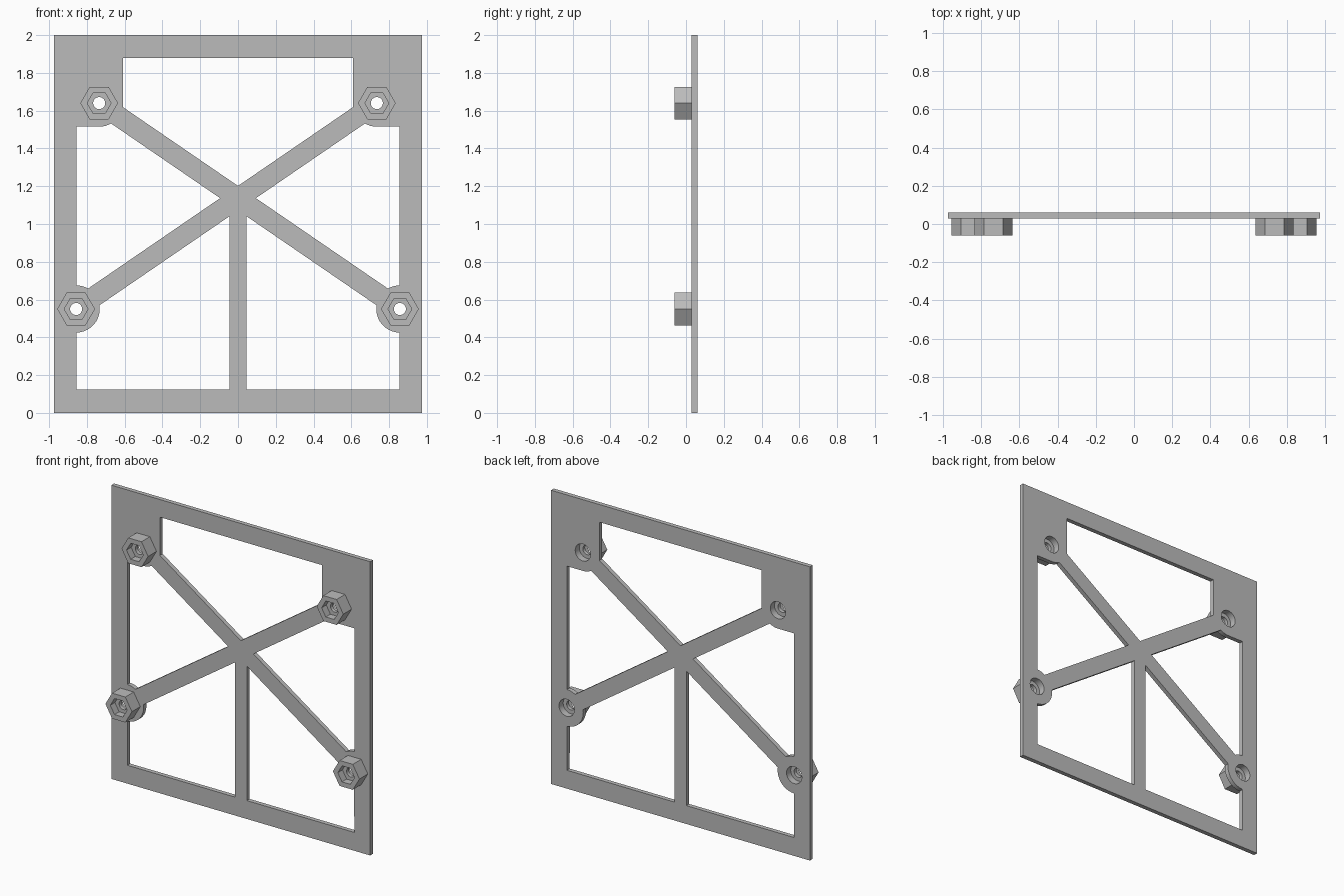
import bpy
import bmesh
from math import sin, cos, tan, atan2, asin, radians, pi
from mathutils import Matrix

cube = bpy.data.objects.get("Cube")
if cube:
    bpy.data.objects.remove(cube, do_unlink=True)

# Main sizes
HALF_W, HEIGHT = 0.975, 2.0
INNER_X, INNER_LOW, INNER_HIGH = 0.855, 0.125, 1.88
BACK, SEAT, FRONT = 0.06, 0.03, -0.06
UPPER, LOWER = (0.735, 1.64), (0.857, 0.55)
BOSS_R, BAR_HALF, POST_HALF = 0.125, 0.0535, 0.045
BORE_R, HOLE_R, POCKET_R, NUT_R = 0.058, 0.032, 0.063, 0.1
SEGMENTS = 24

# Diagonal bar geometry
slope = (UPPER[1] - LOWER[1]) / (UPPER[0] + LOWER[0])
tilt = atan2(slope, 1)
cross_z = UPPER[1] - slope * UPPER[0]
rise = BAR_HALF / cos(tilt)
spread = asin(BAR_HALF / BOSS_R)

grey = bpy.data.materials.new("plain grey")
grey.use_nodes = True
colour = (0.5, 0.5, 0.5, 1)
grey.diffuse_color = colour
grey.node_tree.nodes["Principled BSDF"].inputs["Base Color"].default_value = colour


def arc(centre, radius, start, end, steps):
    angles = [start + (end - start) * i / steps for i in range(steps + 1)]
    return [(centre[0] + radius * cos(a), centre[1] + radius * sin(a)) for a in angles]


def mirrored(points):
    return [(-x, z) for x, z in reversed(points)]


def finish(obj):
    obj.data.materials.clear()
    obj.data.materials.append(grey)
    bpy.ops.object.select_all(action='DESELECT')
    obj.select_set(True)
    bpy.context.view_layer.objects.active = obj
    bpy.ops.object.shade_smooth_by_angle(angle=radians(30))


# Window outlines of the frame
edge = UPPER[0] - BOSS_R
top_window = [(-edge, INNER_HIGH), (edge, INNER_HIGH),
              (edge, cross_z + slope * edge + rise), (0, cross_z + rise),
              (-edge, cross_z + slope * edge + rise)]
side_window = ([(INNER_X, UPPER[1] - BOSS_R)]
               + arc(UPPER, BOSS_R, 1.5 * pi, pi + tilt + spread, 4)
               + [(rise / slope, cross_z)]
               + arc(LOWER, BOSS_R, pi - tilt - spread, pi / 2 + 0.02, 4)
               + [(INNER_X, LOWER[1] + BOSS_R)])
low_window = (arc(LOWER, BOSS_R, pi - tilt + spread, 1.5 * pi - 0.02, 10)
              + [(INNER_X, INNER_LOW), (POST_HALF, INNER_LOW),
                 (POST_HALF, cross_z - rise - slope * POST_HALF)])
outer = [(-HALF_W, 0), (HALF_W, 0), (HALF_W, HEIGHT), (-HALF_W, HEIGHT)]
outlines = [outer, top_window]
for window in (side_window, low_window):
    outlines += [window, mirrored(window)]

# Screw holes through the plate
centres = [(side * x, z) for x, z in (UPPER, LOWER) for side in (1, -1)]
for c in centres:
    outlines.append(arc(c, BORE_R, 0, 2 * pi, SEGMENTS)[:-1])

# Braced frame plate: one filled outline, extruded
curve = bpy.data.curves.new("frame_plate", 'CURVE')
curve.dimensions = '2D'
curve.fill_mode = 'BOTH'
curve.extrude = (BACK - SEAT) / 2
for outline in outlines:
    spline = curve.splines.new('POLY')
    spline.points.add(len(outline) - 1)
    for point, (x, z) in zip(spline.points, outline):
        point.co = (x, z, 0, 1)
    spline.use_cyclic_u = True
plate = bpy.data.objects.new("frame_plate", curve)
bpy.context.collection.objects.link(plate)
bpy.ops.object.select_all(action='DESELECT')
plate.select_set(True)
bpy.context.view_layer.objects.active = plate
bpy.ops.object.convert(target='MESH')
plate = bpy.context.view_layer.objects.active
bm = bmesh.new()
bm.from_mesh(plate.data)
bmesh.ops.remove_doubles(bm, verts=bm.verts, dist=0.0001)
bmesh.ops.transform(bm, matrix=Matrix.Translation((0, (BACK + SEAT) / 2, 0))
                    @ Matrix.Rotation(pi / 2, 4, 'X'), verts=bm.verts)
bmesh.ops.recalc_face_normals(bm, faces=bm.faces)
bm.to_mesh(plate.data)
bm.free()
finish(plate)


# Hexagonal standoffs: rings joined around a stepped profile
def ring(bm, radius, y, hexagonal):
    verts = []
    for i in range(SEGMENTS):
        a = 2 * pi * i / SEGMENTS
        r = radius
        if hexagonal:
            r *= cos(pi / 6) / cos(a % (pi / 3) - pi / 6)
        verts.append(bm.verts.new((r * cos(a), y, r * sin(a))))
    return verts


def standoff(name, centre):
    pocket_floor, bore_floor = -0.01, 0.015
    profile = [(NUT_R, SEAT, True), (NUT_R, FRONT, True),
               (POCKET_R, FRONT, True), (POCKET_R, pocket_floor, True),
               (HOLE_R, pocket_floor, False), (HOLE_R, bore_floor, False),
               (BORE_R, bore_floor, False), (BORE_R, SEAT, False)]
    bm = bmesh.new()
    rings = [ring(bm, *step) for step in profile]
    for a, b in zip(rings, rings[1:] + rings[:1]):
        for i in range(SEGMENTS):
            j = (i + 1) % SEGMENTS
            bm.faces.new((a[i], a[j], b[j], b[i]))
    bmesh.ops.recalc_face_normals(bm, faces=bm.faces)
    mesh = bpy.data.meshes.new(name)
    bm.to_mesh(mesh)
    bm.free()
    obj = bpy.data.objects.new(name, mesh)
    obj.location = (centre[0], 0, centre[1])
    bpy.context.collection.objects.link(obj)
    finish(obj)


names = ["upper_left", "upper_right", "lower_left", "lower_right"]
for name, c in zip(names, centres):
    standoff(name + "_hex_standoff", c)
